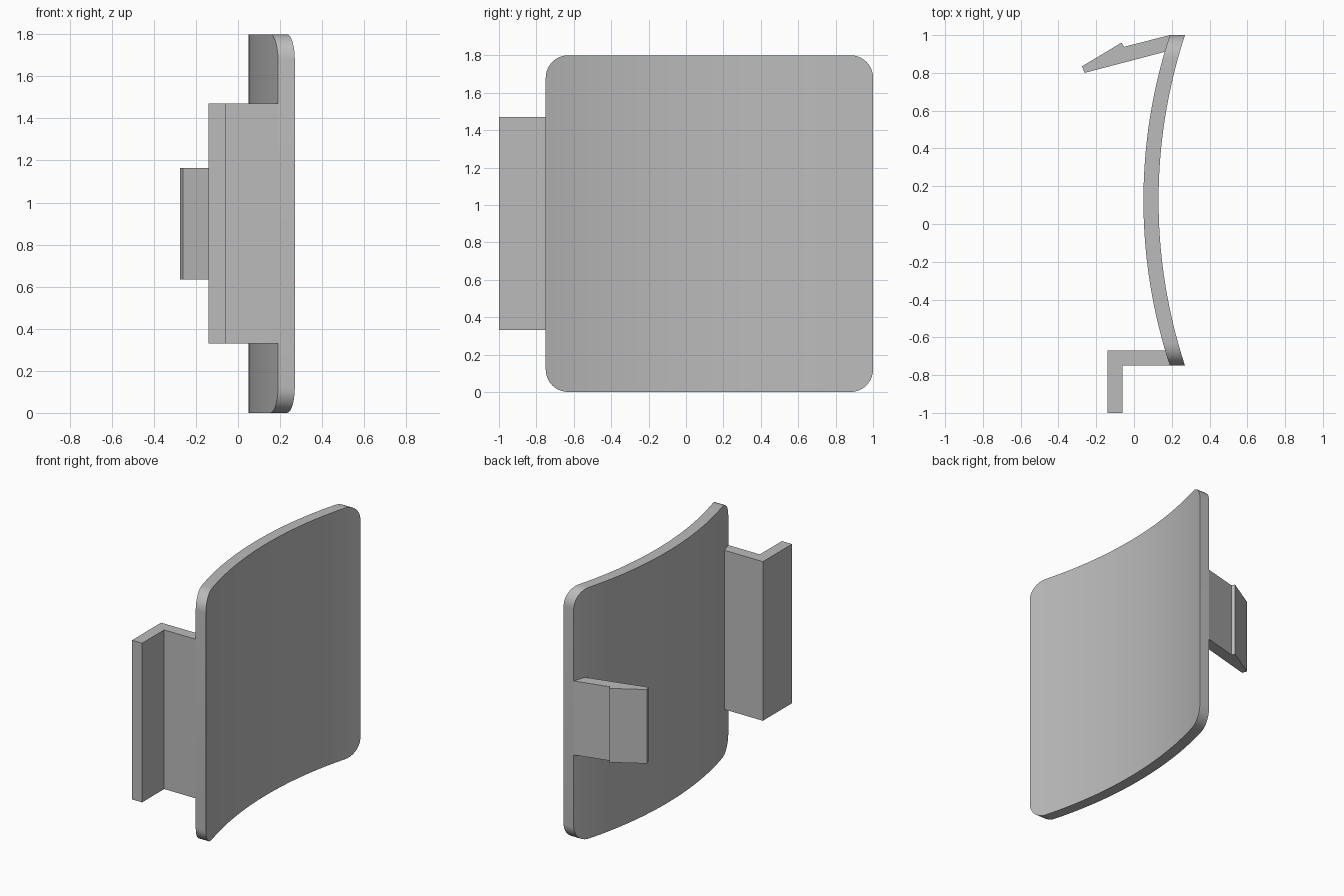
import bpy, bmesh, math

cube = bpy.data.objects.get("Cube")
if cube:
    bpy.data.objects.remove(cube, do_unlink=True)

# Single plain grey plastic
GREY = (0.5, 0.5, 0.5, 1.0)
grey = bpy.data.materials.new("plain_grey")
grey.use_nodes = True
grey.diffuse_color = GREY
grey.node_tree.nodes["Principled BSDF"].inputs["Base Color"].default_value = GREY


def finish(name, bm):
    bmesh.ops.recalc_face_normals(bm, faces=bm.faces[:])
    mesh = bpy.data.meshes.new(name)
    bm.to_mesh(mesh)
    bm.free()
    mesh.materials.append(grey)
    obj = bpy.data.objects.new(name, mesh)
    bpy.context.collection.objects.link(obj)
    return obj


def extrude_profile(name, points, z0, z1):
    """Upright prism from an outline in the ground plane."""
    bm = bmesh.new()
    face = bm.faces.new([bm.verts.new((x, y, z0)) for x, y in points])
    out = bmesh.ops.extrude_face_region(bm, geom=[face])
    top = [v for v in out["geom"] if isinstance(v, bmesh.types.BMVert)]
    bmesh.ops.translate(bm, verts=top, vec=(0, 0, z1 - z0))
    return finish(name, bm)


# Curved panel: rounded rectangle bent along a shallow arc
HALF, MID, HEIGHT, CORNER = 0.875, 0.125, 1.8, 0.12
SAG, THICK, INNER = 0.14, 0.08, 0.05
RADIUS = (HALF ** 2 + SAG ** 2) / (2 * SAG)
STEPS, SPANS = 10, 32

# Columns across the panel: (offset from the middle, inset at top and bottom)
corner = []
for i in range(STEPS + 1):
    a = math.pi / 2 * i / STEPS
    corner.append((HALF - CORNER + CORNER * math.cos(a), CORNER - CORNER * math.sin(a)))
flat = HALF - CORNER
columns = [(-t, inset) for t, inset in corner]
columns += [(-flat + 2 * flat * i / SPANS, 0) for i in range(1, SPANS)]
columns += corner[::-1]

bm = bmesh.new()
rings = []
for t, inset in columns:
    x = INNER + RADIUS - math.sqrt(RADIUS ** 2 - t ** 2)
    low, high = inset, HEIGHT - inset
    rings.append([bm.verts.new((px, MID + t, pz)) for px, pz in
                  ((x, low), (x + THICK, low), (x + THICK, high), (x, high))])
for a, b in zip(rings, rings[1:]):
    for i in range(4):
        j = (i + 1) % 4
        bm.faces.new((a[i], a[j], b[j], b[i]))
bm.faces.new(rings[0])
bm.faces.new(rings[-1])
panel = finish("curved_panel", bm)

bpy.context.view_layer.objects.active = panel
panel.select_set(True)
bpy.ops.object.shade_smooth_by_angle(angle=math.radians(30))

# L-shaped bracket at the front edge
extrude_profile("hook_bracket", [
    (0.19, -0.75), (0.19, -0.67), (-0.14, -0.67),
    (-0.14, -1), (-0.06, -1), (-0.06, -0.75)], 0.33, 1.47)

# Barbed snap clip at the back edge
extrude_profile("snap_clip", [
    (0.19, 1), (-0.053, 0.938), (-0.066, 0.96),
    (-0.275, 0.835), (-0.262, 0.80), (0.18, 0.916)], 0.635, 1.165)
